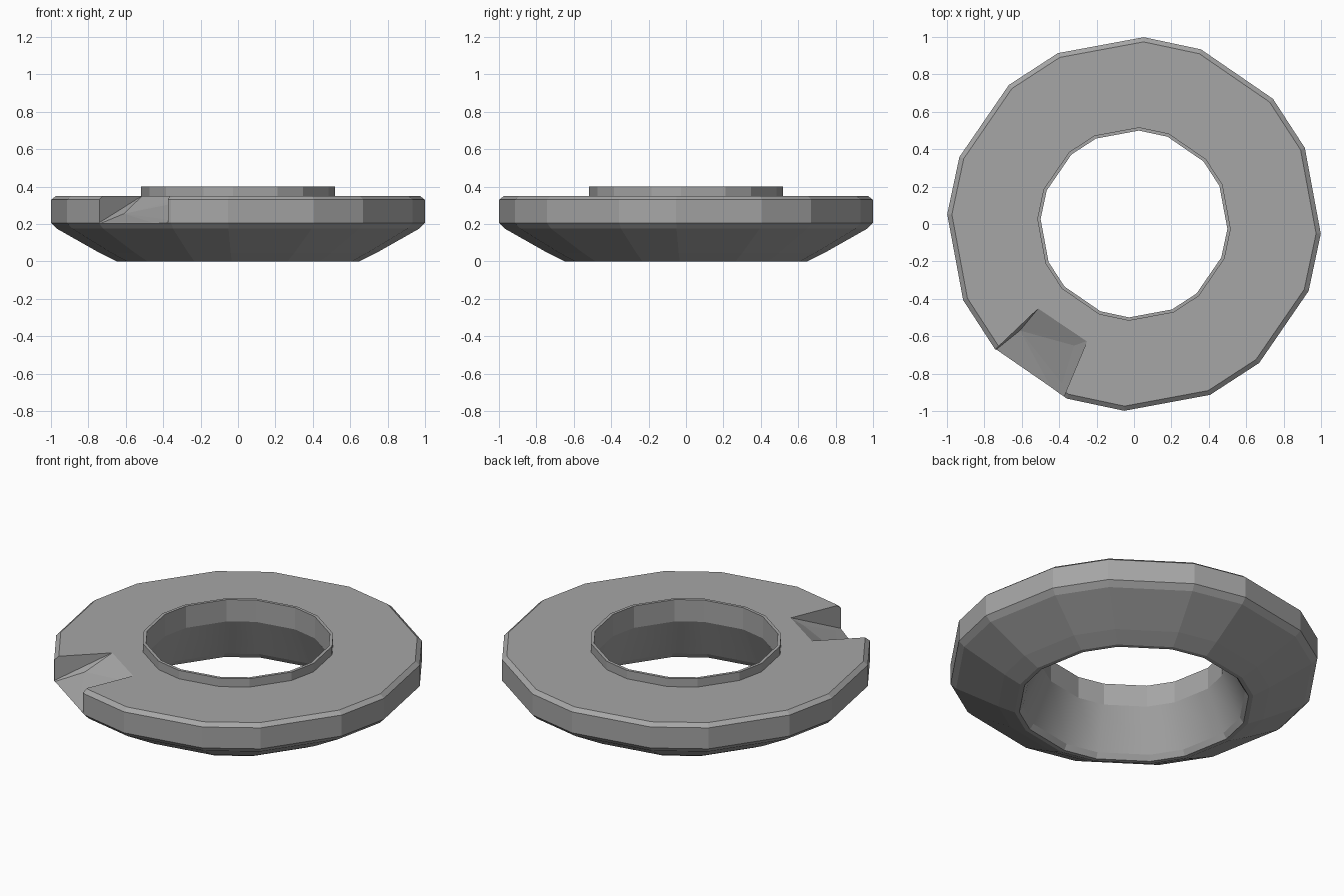
import bpy, bmesh
from math import radians, cos, sin
from mathutils import Vector

cube = bpy.data.objects.get("Cube")
if cube:
    bpy.data.objects.remove(cube)

stone = bpy.data.materials.new("grey")
stone.use_nodes = True
GREY = (0.38, 0.38, 0.38, 1)
stone.diffuse_color = GREY
stone.node_tree.nodes["Principled BSDF"].inputs["Base Color"].default_value = GREY

# Uneven corner angles, repeated in each quarter turn
ANGLES = [radians(a + 90 * q) for q in range(4) for a in (-3, 24, 42, 69)]

# Ring cross-section (radius, height): collar, disc, rim, underside, flared bore
PROFILE = [(0.5, 0.4), (0.518, 0.4), (0.518, 0.35), (0.975, 0.35), (1, 0.33),
           (1, 0.205), (0.97, 0.175), (0.74, 0.045), (0.65, 0), (0.625, 0),
           (0.605, 0.03), (0.5, 0.27)]
BORE = 10  # profile step that is smooth shaded


def make_object(name, bm):
    bmesh.ops.recalc_face_normals(bm, faces=bm.faces[:])
    mesh = bpy.data.meshes.new(name)
    bm.to_mesh(mesh)
    bm.free()
    obj = bpy.data.objects.new(name, mesh)
    bpy.context.collection.objects.link(obj)
    mesh.materials.append(stone)
    return obj


# Ring body
bm = bmesh.new()
loops = [[bm.verts.new((r * cos(a), r * sin(a), z)) for r, z in PROFILE] for a in ANGLES]
steps = len(PROFILE)
for i, here in enumerate(loops):
    there = loops[(i + 1) % len(loops)]
    for j in range(steps):
        k = (j + 1) % steps
        face = bm.faces.new((here[j], here[k], there[k], there[j]))
        face.smooth = j == BORE
for edge in bm.edges:
    edge.smooth = all(f.smooth for f in edge.link_faces)
ring = make_object("ring_body", bm)

# Chipped notch in the rim: a sloping wedge with leaning side walls
inner = [Vector((-0.51, -0.45, 0.352)), Vector((-0.25, -0.625, 0.352))]
outer = [Vector((-0.745, -0.66, 0.207)), Vector((-0.365, -0.925, 0.207))]
floor = [(-0.525, -0.52, 0.315), (-0.61, -0.57, 0.255), (-0.68, -0.65, 0.225),
         (-0.32, -0.65, 0.315), (-0.385, -0.855, 0.225)]
outward = Vector((-0.0286, -0.041, -0.02))
bm = bmesh.new()
for p in inner + [o + outward for o in outer] + [Vector(f) for f in floor]:
    bm.verts.new(p)
for p in inner + [o + outward for o in outer]:
    bm.verts.new((p.x, p.y, 0.37))
hull = bmesh.ops.convex_hull(bm, input=bm.verts[:])
bmesh.ops.delete(bm, geom=list({g for g in hull["geom_interior"] if g.is_valid}), context="VERTS")
cutter = make_object("notch_cutter", bm)
cutter.hide_render = True

cut = ring.modifiers.new("notch", "BOOLEAN")
cut.operation = "DIFFERENCE"
cut.solver = "EXACT"
cut.object = cutter
bpy.context.view_layer.objects.active = ring
bpy.ops.object.modifier_apply(modifier=cut.name)
bpy.data.objects.remove(cutter)
